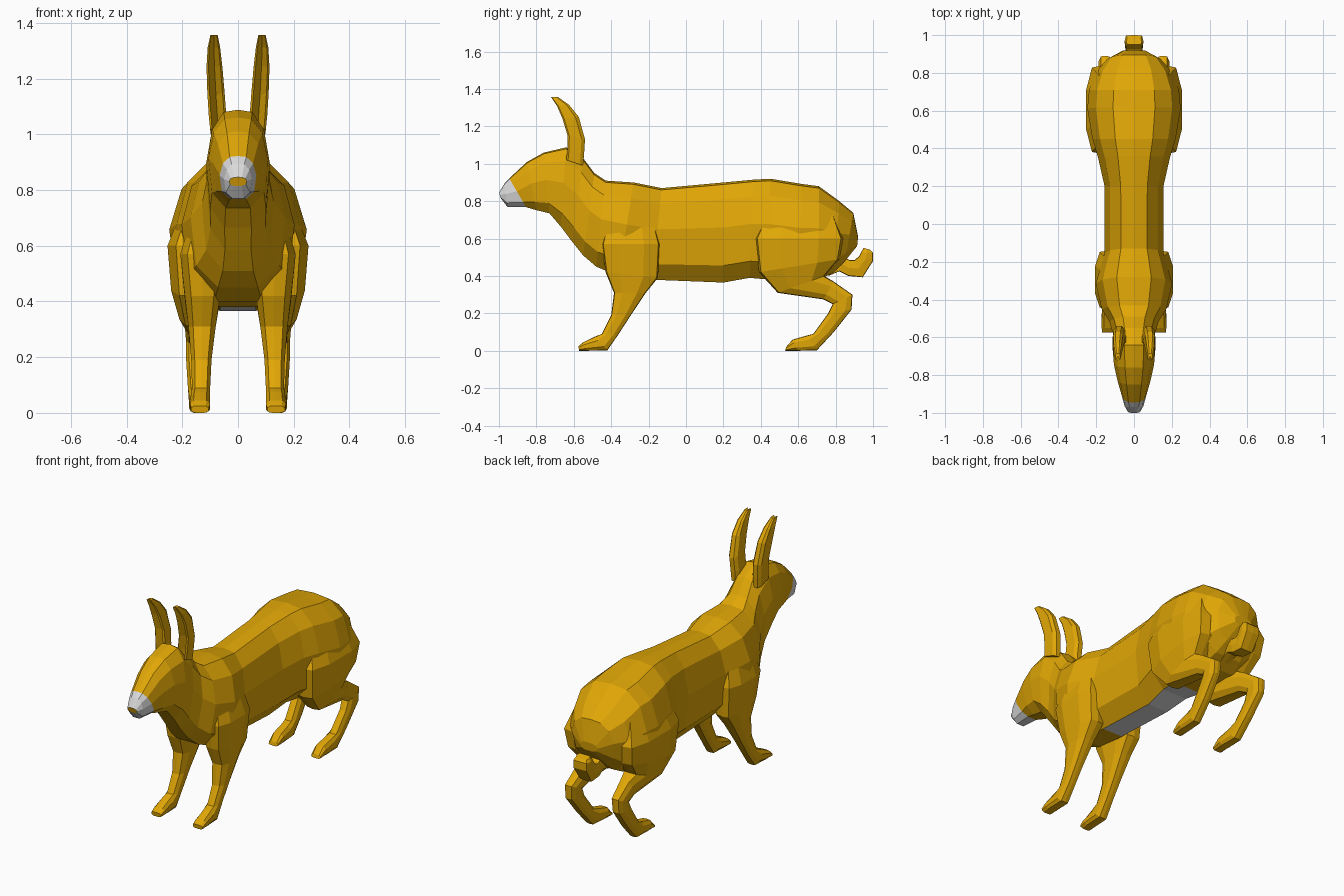
import bpy, bmesh


def material(name, col):
    m = bpy.data.materials.new(name)
    m.diffuse_color = (*col, 1)
    return m


GOLD = material("golden fur", (0.75, 0.385, 0.002))
PALE = material("pale grey fur", (0.70, 0.70, 0.70))


def both_sides(half):
    """Mirror a half outline that runs from top centre to bottom centre."""
    return half + [(-u, v) for u, v in reversed(half[1:-1])]


def loft(name, rings, outline, side=1, paint=None):
    """Skin rings (a_y, a_z, b_y, b_z, x_min, x_max); a is the outline's v=+1 end, b its v=-1 end."""
    bm = bmesh.new()
    loops = []
    for ay, az, by, bz, x0, x1 in rings:
        loops.append([bm.verts.new((side * ((x0 + x1) / 2 + u * (x1 - x0) / 2),
                                    (ay + by) / 2 + v * (ay - by) / 2,
                                    (az + bz) / 2 + v * (az - bz) / 2)) for u, v in outline])
    n = len(outline)
    for i in range(len(loops) - 1):
        for j in range(n):
            k = (j + 1) % n
            f = bm.faces.new((loops[i][j], loops[i][k], loops[i + 1][k], loops[i + 1][j]))
            if paint:
                f.material_index = paint(i, j)
    bm.faces.new(loops[0])
    bm.faces.new(loops[-1])
    bmesh.ops.recalc_face_normals(bm, faces=bm.faces)
    me = bpy.data.meshes.new(name)
    bm.to_mesh(me)
    bm.free()
    me.materials.append(GOLD)
    me.materials.append(PALE)
    ob = bpy.data.objects.new(name, me)
    bpy.context.collection.objects.link(ob)
    return ob


# Outlines for the cross-sections
TRUNK = both_sides([(0, 1), (.45, .96), (.82, .66), (1, .1), (.88, -.66), (.42, -1), (0, -1)])
LIMB = both_sides([(0, 1), (.65, .95), (1, .45), (1, -.45), (.65, -.95), (0, -1)])
EAR = both_sides([(0, -.1), (.75, 1), (1, .8), (.9, -.6), (.45, -1), (0, -1)])
TAIL = both_sides([(0, 1), (.85, .95), (1, 0), (.85, -.95), (0, -1)])

# Head, neck and trunk: top point, bottom point, half width
trunk = [
    (-1.0, .846, -.99, .815, .032),
    (-.97, .895, -.955, .77, .05),
    (-.945, .922, -.855, .768, .066),
    (-.85, 1.01, -.80, .752, .088),
    (-.76, 1.06, -.73, .735, .106),
    (-.64, 1.088, -.67, .665, .114),
    (-.55, 1.03, -.61, .585, .112),
    (-.49, .95, -.55, .51, .13),
    (-.43, .91, -.48, .45, .17),
    (-.28, .90, -.36, .40, .203),
    (-.13, .87, -.18, .38, .155),
    (.20, .90, .20, .365, .156),
    (.36, .915, .34, .39, .19),
    (.45, .92, .45, .38, .22),
    (.62, .892, .60, .37, .247),
    (.71, .88, .71, .38, .238),
    (.82, .80, .79, .42, .20),
    (.895, .737, .85, .48, .14),
    (.92, .61, .915, .56, .06),
]


def trunk_paint(i, j):
    # muzzle segments and the flat belly strip are pale
    return 1 if i < 2 or (10 <= i < 13 and j in (5, 6)) else 0


loft("body_and_head", [(a, b, c, d, -w, w) for a, b, c, d, w in trunk], TRUNK, paint=trunk_paint)

# Tail curling upwards
loft("tail", [
    (.78, .50, .76, .40, -.03, .03),
    (.85, .50, .82, .425, -.04, .04),
    (.875, .485, .87, .40, -.045, .045),
    (.90, .485, .945, .393, -.045, .045),
    (.925, .505, 1.0, .48, -.05, .05),
    (.935, .525, 1.0, .525, -.05, .05),
    (.95, .55, .985, .54, -.042, .042),
], TAIL)

front_leg = [
    (-.40, .76, -.19, .76, .06, .15),
    (-.45, .57, -.14, .57, .06, .207),
    (-.43, .42, -.15, .39, .065, .19),
    (-.385, .31, -.215, .31, .08, .178),
    (-.40, .19, -.295, .19, .095, .168),
    (-.45, .09, -.36, .09, .10, .165),
    (-.49, .075, -.42, .003, .10, .17),
    (-.55, .045, -.53, 0, .10, .172),
    (-.575, .025, -.572, 0, .105, .168),
]
hind_leg = [
    (.44, .76, .78, .76, .08, .19),
    (.37, .60, .84, .60, .08, .253),
    (.39, .42, .82, .49, .07, .24),
    (.49, .31, .74, .40, .085, .21),
    (.735, .275, .79, .37, .105, .19),
    (.785, .25, .89, .30, .12, .187),
    (.76, .20, .885, .22, .125, .187),
    (.68, .09, .79, .10, .115, .18),
    (.64, .08, .70, .003, .11, .175),
    (.57, .06, .60, 0, .105, .175),
    (.535, .02, .53, 0, .11, .17),
]
ear = [
    (-.64, 1.02, -.55, .99, .045, .10),
    (-.635, 1.07, -.545, 1.05, .042, .105),
    (-.633, 1.15, -.54, 1.13, .048, .11),
    (-.66, 1.24, -.573, 1.25, .056, .113),
    (-.69, 1.31, -.625, 1.315, .064, .109),
    (-.722, 1.357, -.685, 1.357, .073, .099),
]
for label, side in (("left", 1), ("right", -1)):
    loft(label + "_front_leg", front_leg, LIMB, side)
    loft(label + "_hind_leg", hind_leg, LIMB, side)
    loft(label + "_ear", ear, EAR, side)
